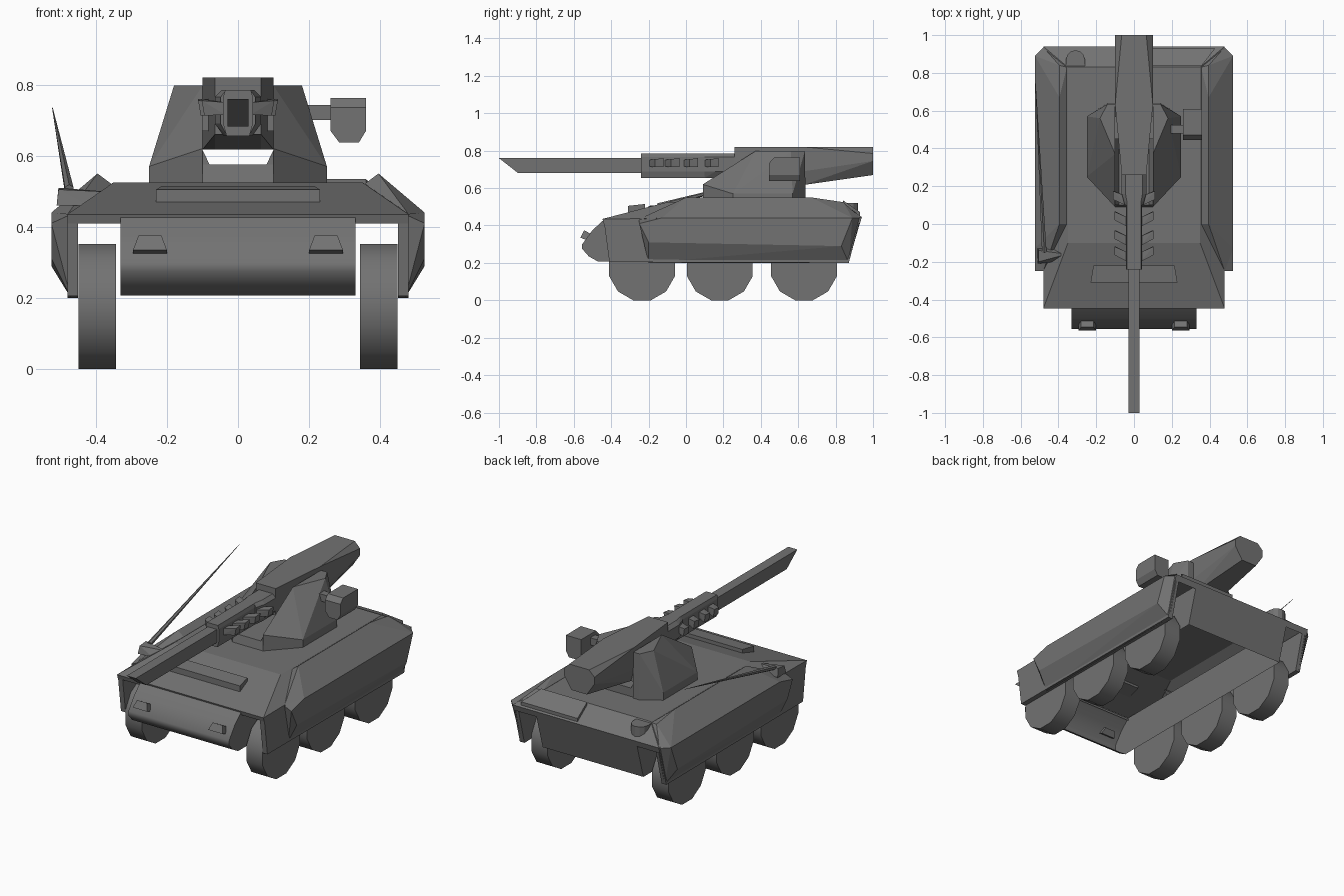
import bpy, bmesh, math
from mathutils import Vector, Matrix

if "Cube" in bpy.data.objects:
    bpy.data.objects.remove(bpy.data.objects["Cube"])

grey = bpy.data.materials.new("dark_grey")
grey.diffuse_color = (0.17, 0.17, 0.17, 1)
grey.use_nodes = True
grey.node_tree.nodes["Principled BSDF"].inputs["Base Color"].default_value = grey.diffuse_color


def finish(name, bm, mirror=False, smooth=False):
    if mirror:
        geom = bmesh.ops.duplicate(bm, geom=bm.verts[:] + bm.edges[:] + bm.faces[:])["geom"]
        for v in geom:
            if isinstance(v, bmesh.types.BMVert):
                v.co.x *= -1
        bmesh.ops.reverse_faces(bm, faces=[f for f in geom if isinstance(f, bmesh.types.BMFace)])
    me = bpy.data.meshes.new(name)
    bm.to_mesh(me)
    bm.free()
    me.materials.append(grey)
    ob = bpy.data.objects.new(name, me)
    bpy.context.collection.objects.link(ob)
    if smooth:
        bpy.ops.object.select_all(action="DESELECT")
        ob.select_set(True)
        bpy.context.view_layer.objects.active = ob
        bpy.ops.object.shade_smooth_by_angle(angle=math.radians(50))
    return ob


def solid(name, pts, mirror=False):
    """Flat-faced convex block around a few corner points."""
    bm = bmesh.new()
    for p in pts:
        bm.verts.new(p)
    bmesh.ops.convex_hull(bm, input=bm.verts[:])
    loose = [v for v in bm.verts if not v.link_faces]
    bmesh.ops.delete(bm, geom=loose, context="VERTS")
    bmesh.ops.dissolve_limit(bm, angle_limit=0.02, verts=bm.verts[:], edges=bm.edges[:])
    return finish(name, bm, mirror)


def both(pts):
    return [(s * x, y, z) for x, y, z in pts for s in (-1, 1)]


def side_prism(name, profile, x0, x1, mirror=False):
    """Convex (y, z) profile stretched from x0 to x1."""
    return solid(name, [(x, y, z) for y, z in profile for x in (x0, x1)], mirror)


def box(x0, x1, y0, y1, z0, z1):
    return [(x, y, z) for x in (x0, x1) for y in (y0, y1) for z in (z0, z1)]


# upper hull: open-bottomed shell
bm = bmesh.new()
rings = []
for hw, yf, yr, zf, zr in ((0.35, -0.10, 0.83, 0.525, 0.525),
                           (0.48, -0.447, 0.94, 0.435, 0.445),
                           (0.48, -0.44, 0.93, 0.41, 0.41)):
    rings.append([bm.verts.new(p) for p in
                  ((-hw, yf, zf), (hw, yf, zf), (hw, yr, zr), (-hw, yr, zr))])
bm.faces.new(rings[0])
for a, b in zip(rings, rings[1:]):
    for i in range(4):
        j = (i + 1) % 4
        bm.faces.new((a[i], b[i], b[j], a[j]))
finish("upper_hull", bm)

# lower hull between the wheels: rounded nose, side walls and rear plate, open below
line = [(-0.44, 0.43), (-0.50, 0.375), (-0.555, 0.30), (-0.555, 0.275), (-0.52, 0.235), (-0.47, 0.207)]
rear = [(0.87, 0.207), (0.935, 0.43)]
bm = bmesh.new()
rows = [[bm.verts.new((s * 0.33, y, z)) for s in (-1, 1)] for y, z in line + rear]
for i, (a, b) in enumerate(zip(rows, rows[1:])):
    if i != len(line) - 1:
        bm.faces.new((a[0], b[0], b[1], a[1]))
bm.faces.new([r[1] for r in rows][::-1])
bm.faces.new([r[0] for r in rows])
bmesh.ops.recalc_face_normals(bm, faces=bm.faces[:])
finish("lower_hull", bm, smooth=True)

# skirts outside the wheels and bolt-on side armour
side_prism("side_skirt", [(-0.44, 0.43), (0.93, 0.43), (0.87, 0.20), (-0.41, 0.205)], 0.45, 0.48, True)
solid("upper_side_armour", [
    (0.355, 0.0, 0.52), (0.355, 0.83, 0.52), (0.395, 0.0, 0.55), (0.395, 0.67, 0.55),
    (0.395, 0.84, 0.525), (0.525, -0.13, 0.44), (0.525, 0.89, 0.44),
    (0.48, -0.25, 0.435), (0.48, 0.935, 0.44)], True)
solid("lower_side_armour", [
    (0.525, -0.25, 0.41), (0.525, -0.13, 0.44), (0.525, 0.89, 0.44), (0.525, -0.20, 0.31),
    (0.525, 0.83, 0.29), (0.47, -0.20, 0.20), (0.47, 0.87, 0.20),
    (0.47, -0.25, 0.435), (0.47, 0.935, 0.44)], True)

# six wheels
for i, y in enumerate((-0.235, 0.181, 0.631)):
    bm = bmesh.new()
    rot = Matrix.Rotation(math.radians(90), 4, "Y") @ Matrix.Rotation(math.radians(15), 4, "Z")
    bmesh.ops.create_cone(bm, cap_ends=True, segments=12, radius1=0.182, radius2=0.182, depth=0.106,
                          matrix=Matrix.Translation((0.396, y, 0.176)) @ rot)
    finish(f"wheel_pair_{i + 1}", bm, True, smooth=True)

# front hatch wedge, headlights
solid("front_hatch", [(s * x, y, z) for s in (-1, 1) for x, y, z in (
    (0.23, -0.31, 0.467), (0.23, -0.31, 0.505), (0.215, -0.22, 0.515), (0.215, -0.22, 0.48))])
solid("headlight", [(0.20, -0.52, 0.318), (0.295, -0.52, 0.318), (0.20, -0.565, 0.335), (0.295, -0.565, 0.335),
                    (0.215, -0.545, 0.375), (0.28, -0.545, 0.375), (0.215, -0.50, 0.35), (0.28, -0.50, 0.35)], True)

# rear deck grille and exhaust cap
solid("rear_grille", [(x, y, z + d) for d in (0, 0.022) for x, y, z in (
    (0.06, 0.84, 0.512), (0.36, 0.84, 0.512), (0.43, 0.93, 0.45), (0.06, 0.93, 0.45))])
cap = [(math.cos(a) * 0.05 - 0.31, 0.87 + math.sin(a) * 0.05)
       for a in [math.radians(30 * k) for k in range(7)]]
cap += [(-0.36, 0.83), (-0.26, 0.83)]
solid("exhaust_cap", [(x, y, z) for x, y in cap for z in (0.46, 0.52)])

# turret: two cheeks joined by a low base
foot = [(0.10, 0.09, 0.62), (0.25, 0.25, 0.57), (0.25, 0.57, 0.57), (0.14, 0.64, 0.60), (0.10, 0.64, 0.60)]
solid("turret_cheek", [(x, y, 0.525) for x, y, z in foot] + foot[:3] + [
    (0.10, 0.37, 0.797), (0.18, 0.56, 0.797), (0.14, 0.635, 0.795), (0.10, 0.635, 0.795)], True)
side_prism("turret_base", [(0.09, 0.525), (0.10, 0.575), (0.63, 0.575), (0.63, 0.525)], -0.10, 0.10)
solid("turret_fillet", [(x, y, z) for y in (0.10, 0.63) for x, z in ((0.08, 0.575), (0.10, 0.575), (0.10, 0.617))], True)

# gun: breech, rear counterweight, sleeve, barrel
solid("gun_breech", both([(0.065, 0.26, 0.82), (0.065, 0.26, 0.66), (0.065, 0.53, 0.82), (0.065, 0.53, 0.617),
                          (0.10, 0.63, 0.82), (0.10, 0.63, 0.617)]))
solid("gun_counterweight", both([(0.10, 0.63, 0.82), (0.10, 0.63, 0.69), (0.08, 0.63, 0.617),
                                 (0.065, 1.0, 0.82), (0.10, 1.0, 0.785), (0.10, 1.0, 0.745), (0.05, 1.0, 0.67)]))
solid("gun_trunnion", box(-0.12, 0.12, 0.45, 0.57, 0.67, 0.76))
solid("gun_sleeve", both([(x, y, z) for y in (-0.24, 0.12) for x, z in
                          ((0.036, 0.785), (0.042, 0.765), (0.042, 0.69), (0.032, 0.655))]))
solid("gun_collar", both([(x, y, z) for y, k in ((0.10, 0.75), (0.16, 1), (0.28, 1)) for x, z in
                          ((0.045 * k, 0.785), (0.065 * k, 0.765), (0.065 * k, 0.69), (0.04 * k, 0.655))]))
side_prism("gun_barrel", [(-1.0, 0.76), (-0.90, 0.682), (-0.22, 0.682), (-0.22, 0.76)], -0.03, 0.03)

# cooling brackets on both sides of the sleeve
for i, y in enumerate((-0.165, -0.08, 0.02, 0.13)):
    out = 0.095 if i < 3 else 0.105
    solid(f"sleeve_bracket_{i + 1}", [
        (0.035, y - 0.035, 0.715), (0.035, y - 0.035, 0.75), (0.035, y + 0.015, 0.715), (0.035, y + 0.015, 0.75),
        (out, y, 0.713), (out + 0.007, y, 0.755), (out, y + 0.045, 0.713), (out + 0.007, y + 0.045, 0.76)], True)

# sight pod on its arm
solid("sight_arm", box(0.16, 0.27, 0.48, 0.525, 0.70, 0.742))
solid("sight_pod", [(x, y, z) for x, z in ((0.26, 0.67), (0.285, 0.637), (0.34, 0.637), (0.36, 0.67)) for y in (0.445, 0.61)]
      + [(x, y, z) for x in (0.26, 0.36) for y, z in ((0.445, 0.735), (0.47, 0.763), (0.61, 0.763))])

# antenna and its mount
solid("antenna_mount", [(-0.51, -0.21, 0.46), (-0.51, -0.13, 0.46), (-0.505, -0.20, 0.505), (-0.505, -0.14, 0.51),
                        (-0.42, -0.20, 0.46), (-0.355, -0.16, 0.498), (-0.44, -0.13, 0.47)])
a, b = Vector((-0.475, -0.15, 0.505)), Vector((-0.522, 0.76, 0.735))
bm = bmesh.new()
bmesh.ops.create_cone(bm, cap_ends=True, segments=6, radius1=0.014, radius2=0.001, depth=(b - a).length,
                      matrix=Matrix.Translation((a + b) / 2) @ (b - a).to_track_quat("Z", "Y").to_matrix().to_4x4())
finish("antenna", bm)
